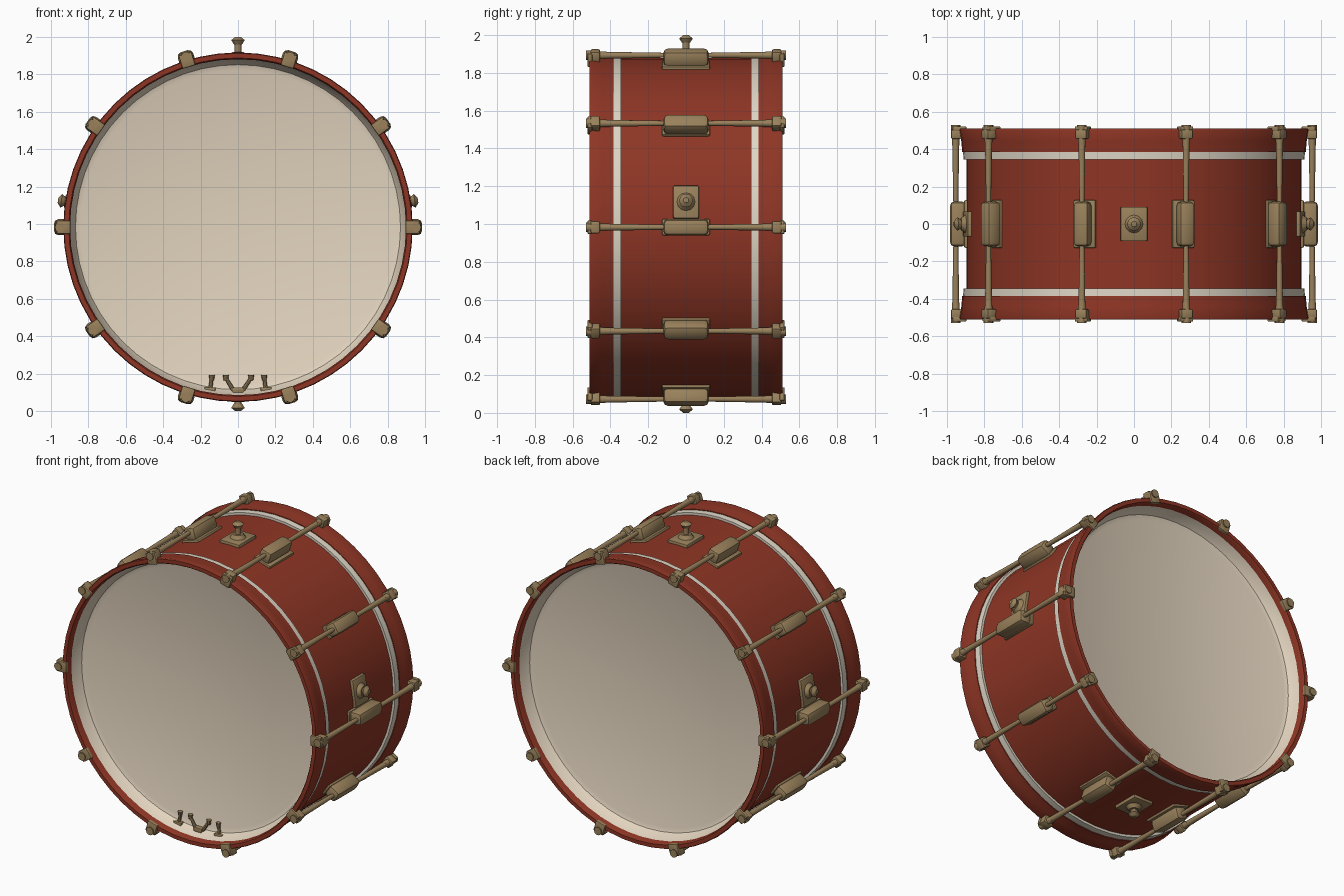
import bpy, bmesh, math
from mathutils import Matrix, Vector

if "Cube" in bpy.data.objects:
    bpy.data.objects.remove(bpy.data.objects["Cube"])

CENTRE = Matrix.Translation((0, 0, 0.983))


def material(name, rgb):
    m = bpy.data.materials.new(name)
    m.use_nodes = True
    m.diffuse_color = (*rgb, 1)
    m.node_tree.nodes["Principled BSDF"].inputs["Base Color"].default_value = (*rgb, 1)
    return m


RED = material("red lacquer", (0.27, 0.036, 0.018))
SKIN = material("cream skin", (0.77, 0.66, 0.52))
WHITE = material("off white trim", (0.73, 0.67, 0.56))
BRASS = material("aged brass", (0.32, 0.22, 0.105))


def finish(bm, name, mat, matrix):
    bmesh.ops.recalc_face_normals(bm, faces=bm.faces)
    bm.transform(matrix)
    mesh = bpy.data.meshes.new(name)
    bm.to_mesh(mesh)
    bm.free()
    mesh.materials.append(mat)
    ob = bpy.data.objects.new(name, mesh)
    bpy.context.collection.objects.link(ob)
    bpy.ops.object.select_all(action='DESELECT')
    ob.select_set(True)
    bpy.context.view_layer.objects.active = ob
    bpy.ops.object.shade_smooth_by_angle(angle=math.radians(35))


def lathe(name, mat, profile, closed=True, side=1):
    """Spin (radius, y) points about the drum's axis."""
    bm = bmesh.new()
    verts = [bm.verts.new((r, y * side, 0)) for r, y in profile]
    edges = [bm.edges.new(p) for p in zip(verts, verts[1:])]
    if closed:
        edges.append(bm.edges.new((verts[-1], verts[0])))
    bmesh.ops.spin(bm, geom=verts + edges, cent=(0, 0, 0), axis=(0, 1, 0),
                   angle=math.tau, steps=56, use_merge=True)
    bmesh.ops.remove_doubles(bm, verts=bm.verts, dist=1e-5)
    finish(bm, name, mat, CENTRE)


# Fittings use a local frame: x outward, y along the drum, z around the rim
def add_box(bm, lo, hi, bevel):
    lo, hi = Vector(lo), Vector(hi)
    m = Matrix.Translation((lo + hi) / 2) @ Matrix.Diagonal((*(hi - lo), 1))
    verts = bmesh.ops.create_cube(bm, size=1, matrix=m)["verts"]
    edges = list({e for v in verts for e in v.link_edges})
    bmesh.ops.bevel(bm, geom=edges, offset=bevel, segments=2,
                    profile=0.5, affect='EDGES')


def add_rod(bm, a, b, r1, r2, sides=12):
    a, b = Vector(a), Vector(b)
    turn = (b - a).to_track_quat('Z', 'Y').to_matrix().to_4x4()
    bmesh.ops.create_cone(bm, cap_ends=True, segments=sides, radius1=r1,
                          radius2=r2, depth=(b - a).length,
                          matrix=Matrix.Translation((a + b) / 2) @ turn)


def around(degrees):
    return CENTRE @ Matrix.Rotation(-math.radians(degrees), 4, 'Y')


# Shell
lathe("shell", RED, [(0.895, -0.4), (0.895, 0.4)], closed=False)

# Recessed skins with a raised collar, trim bands and hoops at both ends
for side, end in ((-1, "front"), (1, "back")):
    lathe(end + "_skin", SKIN,
          [(0, 0.388), (0.84, 0.388), (0.868, 0.398), (0.884, 0.425), (0.898, 0.468)],
          closed=False, side=side)
    lathe(end + "_trim_band", WHITE,
          [(0.885, 0.345), (0.911, 0.345), (0.913, 0.39), (0.885, 0.39)], side=side)
    lathe(end + "_hoop", RED,
          [(0.897, 0.385), (0.918, 0.385), (0.922, 0.44), (0.933, 0.5),
           (0.929, 0.51), (0.904, 0.51), (0.897, 0.5)], side=side)

# Ten tension lugs, each with a through rod and two claws
angles = (0, 35.3, 73, 107, 144.7, 180, 215.3, 253, 287, 324.7)
for i, angle in enumerate(angles, 1):
    place = around(angle)
    # Lugs nearest the top and bottom sit on wider feet
    foot = 0.062 if abs(math.sin(math.radians(angle))) > 0.9 else 0.043

    bm = bmesh.new()
    add_box(bm, (0.88, -0.127, -foot), (0.908, 0.127, foot), 0.008)
    add_box(bm, (0.895, -0.12, -0.043), (0.983, 0.12, 0.043), 0.024)
    finish(bm, f"lug_{i}", BRASS, place)

    bm = bmesh.new()
    for s in (-1, 1):
        add_rod(bm, (0.952, s * 0.1, 0), (0.952, s * 0.5, 0), 0.013, 0.02)
    finish(bm, f"tension_rods_{i}", BRASS, place)

    bm = bmesh.new()
    for s in (-1, 1):
        y1, y2 = sorted((s * 0.495, s * 0.522))
        add_box(bm, (0.895, y1, -0.036), (0.97, y2, 0.036), 0.007)
        y1, y2 = sorted((s * 0.455, s * 0.505))
        add_box(bm, (0.92, y1, -0.032), (0.978, y2, 0.032), 0.008)
        add_rod(bm, (0.952, s * 0.42, 0), (0.952, s * 0.53, 0), 0.019, 0.026)
    finish(bm, f"claws_{i}", BRASS, place)

# Mounting plates with wing knobs: top, bottom and both sides
for name, angle, tip, long, wide in (("top", 90, 1.017, 0.092, 0.072),
                                     ("bottom", 270, 0.983, 0.092, 0.072),
                                     ("left", 8.5, 0.972, 0.068, 0.088),
                                     ("right", 171.5, 0.972, 0.068, 0.088)):
    bm = bmesh.new()
    add_box(bm, (0.88, -long, -wide), (0.912, long, wide), 0.008)
    add_rod(bm, (0.907, 0, 0), (0.935, 0, 0), 0.052, 0.032)
    add_rod(bm, (0.91, 0, 0), (tip - 0.02, 0, 0), 0.018, 0.018)
    add_rod(bm, (tip - 0.04, 0, 0), (tip - 0.018, 0, 0), 0.022, 0.036)
    add_rod(bm, (tip - 0.018, 0, 0), (tip, 0, 0), 0.036, 0.014)
    finish(bm, name + "_mount", BRASS, around(angle))

# Small clips standing in front of the skin at the bottom
bm = bmesh.new()
for foot, head in ((-0.15, -0.14), (-0.02, -0.065), (0.02, 0.07), (0.15, 0.14)):
    add_rod(bm, (0.88, -0.405, foot), (0.805, -0.405, head), 0.012, 0.009, sides=8)
    add_rod(bm, (0.82, -0.405, head), (0.79, -0.405, head), 0.011, 0.016, sides=8)
for z in (-0.15, 0, 0.15):
    add_box(bm, (0.855, -0.425, z - 0.03), (0.885, -0.38, z + 0.03), 0.006)
finish(bm, "front_clips", BRASS, around(270))
